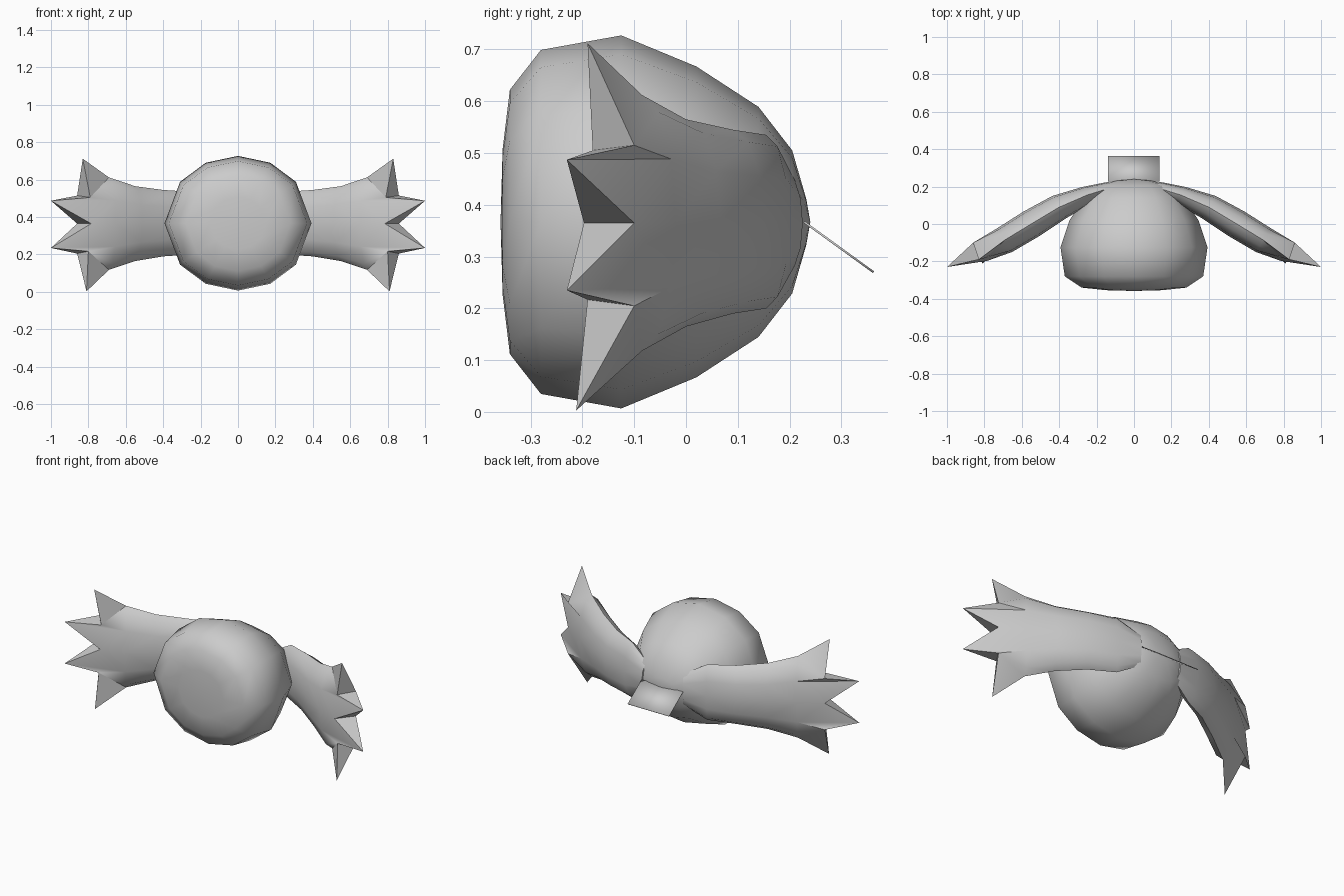
import bpy, bmesh, math
from mathutils import Vector

if "Cube" in bpy.data.objects:
    bpy.data.objects.remove(bpy.data.objects["Cube"])

grey = bpy.data.materials.new("plain grey")
grey.diffuse_color = (0.6, 0.6, 0.6, 1)
grey.use_nodes = True
grey.node_tree.nodes["Principled BSDF"].inputs["Base Color"].default_value = grey.diffuse_color


def finish(name, bm, angle):
    bmesh.ops.recalc_face_normals(bm, faces=bm.faces)
    mesh = bpy.data.meshes.new(name)
    bm.to_mesh(mesh)
    bm.free()
    mesh.materials.append(grey)
    ob = bpy.data.objects.new(name, mesh)
    bpy.context.collection.objects.link(ob)
    bpy.ops.object.select_all(action='DESELECT')
    ob.select_set(True)
    bpy.context.view_layer.objects.active = ob
    bpy.ops.object.shade_smooth_by_angle(angle=math.radians(angle))
    return ob


def bridge(bm, a, b):
    n = len(a)
    for i in range(n):
        j = (i + 1) % n
        bm.faces.new((a[i], a[j], b[j], b[i]))


# Body: twelve-sided rings stacked from front to back (y, x radius, z radius)
MID = 0.367
rings = [(-0.354, 0.15, 0.14), (-0.34, 0.28, 0.255), (-0.28, 0.37, 0.332),
         (-0.125, 0.393, 0.36), (0.02, 0.345, 0.30), (0.14, 0.265, 0.222),
         (0.205, 0.2, 0.138), (0.232, 0.09, 0.045)]
quarter = [0, 38, 64]
angles = quarter + [90] + [180 - a for a in reversed(quarter)]
angles += [360 - a for a in reversed(angles[1:-1])]
bm = bmesh.new()
loops = [[bm.verts.new((rx * math.cos(math.radians(a)), y,
                        MID + rz * math.sin(math.radians(a)))) for a in angles]
         for y, rx, rz in rings]
for a, b in zip(loops, loops[1:]):
    bridge(bm, a, b)
for loop, y in ((loops[0], -0.358), (loops[-1], 0.24)):
    tip = bm.verts.new((0, y, MID))
    for i in range(len(loop)):
        bm.faces.new((loop[i], loop[(i + 1) % len(loop)], tip))
finish("body", bm, 50)

# Arms: lens sections (x, y, half thickness, top z, bottom z)
sections = [(0.12, 0.195, 0.035, 0.46, 0.27), (0.25, 0.155, 0.05, 0.535, 0.20),
            (0.40, 0.09, 0.07, 0.545, 0.19), (0.55, 0.0, 0.078, 0.565, 0.165),
            (0.69, -0.085, 0.075, 0.612, 0.118)]
# Claw end, top to bottom: front point, and back point where the notch is open
claws = [((0.83, -0.19, 0.712), None),
         ((0.79, -0.18, 0.505), (0.86, -0.10, 0.515)),
         ((1.0, -0.23, 0.487), None),
         ((0.785, -0.197, 0.365), (0.86, -0.10, 0.365)),
         ((1.0, -0.23, 0.235), None),
         ((0.80, -0.19, 0.217), (0.86, -0.10, 0.205)),
         ((0.81, -0.212, 0.003), None)]


def arm(side):
    bm = bmesh.new()
    normal = Vector((-0.5, -0.866, 0))
    loops = []
    for x, y, h, top, bottom in sections:
        mid, half = (top + bottom) / 2, (top - bottom) / 2
        loop = []
        for k in range(12):
            t = k * math.pi / 6
            p = Vector((x, y, mid + half * math.cos(t))) + normal * h * math.sin(t)
            loop.append(bm.verts.new((side * p.x, p.y, p.z)))
        loops.append(loop)
    for a, b in zip(loops, loops[1:]):
        bridge(bm, a, b)
    bm.faces.new(loops[0])

    def vert(p):
        return bm.verts.new((side * p[0], p[1], p[2]))
    front = [vert(f) for f, b in claws]
    back = [vert(b) if b else front[i] for i, (f, b) in enumerate(claws)]
    bridge(bm, loops[-1], front + back[5:0:-1])
    # Notch walls between front and back
    for k in (1, 3, 5):
        for tip in (front[k - 1], front[k + 1]):
            bm.faces.new((tip, front[k], back[k]))
    bmesh.ops.triangulate(bm, faces=[f for f in bm.faces if len(f.verts) == 4])
    return bm


finish("right_arm", arm(1), 50)
finish("left_arm", arm(-1), 50)

# Tail: one thin slanted flap
bm = bmesh.new()
bm.faces.new([bm.verts.new(p) for p in ((-0.14, 0.228, 0.367), (0.137, 0.228, 0.367),
                                        (0.137, 0.362, 0.27), (-0.14, 0.362, 0.27))])
tail = finish("tail_flap", bm, 30)
solid = tail.modifiers.new("thickness", 'SOLIDIFY')
solid.thickness = 0.004
solid.offset = 0
